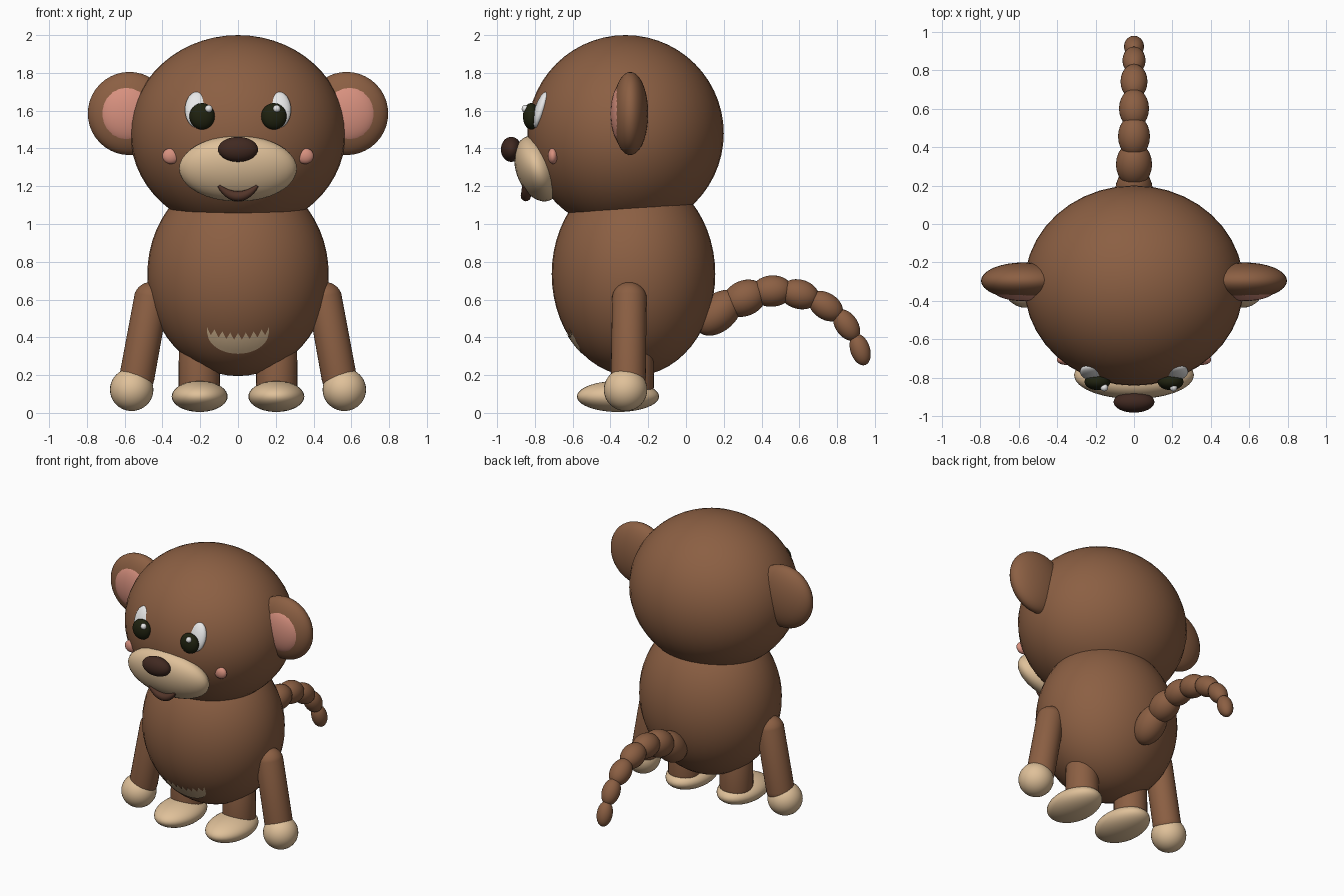
import bpy, bmesh, math
from mathutils import Vector

if "Cube" in bpy.data.objects:
    bpy.data.objects.remove(bpy.data.objects["Cube"])


def material(name, color):
    m = bpy.data.materials.new(name)
    m.diffuse_color = (*color, 1)
    m.use_nodes = True
    m.node_tree.nodes["Principled BSDF"].inputs["Base Color"].default_value = m.diffuse_color
    return m


BROWN = material("brown fur", (0.26, 0.115, 0.056))
TAN = material("tan skin", (0.74, 0.53, 0.32))
PINK = material("pink", (0.68, 0.28, 0.21))
WHITE = material("white", (0.85, 0.85, 0.85))
BLACK = material("eye black", (0.014, 0.016, 0.005))
DARK = material("dark brown", (0.052, 0.022, 0.015))
MOUTH = material("mouth brown", (0.085, 0.035, 0.022))


def ellipsoid(name, center, radii, mat, tilt=0.0, segs=32, rings=20):
    """Smooth ellipsoid, tilted about the x axis."""
    bpy.ops.mesh.primitive_uv_sphere_add(segments=segs, ring_count=rings, radius=1,
                                         location=center, rotation=(math.radians(tilt), 0, 0))
    o = bpy.context.object
    o.name, o.scale = name, radii
    o.data.materials.append(mat)
    bpy.ops.object.shade_smooth()
    return o


def tube(name, a, b, r, mat):
    """Cylinder with a rounded start, running from a to b."""
    a, b = Vector(a), Vector(b)
    length = (b - a).length
    bm = bmesh.new()
    bmesh.ops.create_uvsphere(bm, u_segments=28, v_segments=16, radius=r)
    for v in bm.verts:  # stretch the upper half of the sphere into a shaft
        if v.co.z > 1e-4:
            v.co.z += length
    me = bpy.data.meshes.new(name)
    bm.to_mesh(me)
    bm.free()
    o = bpy.data.objects.new(name, me)
    bpy.context.collection.objects.link(o)
    o.location = a
    o.rotation_mode = 'QUATERNION'
    o.rotation_quaternion = (b - a).to_track_quat('Z', 'Y')
    me.materials.append(mat)
    me.shade_smooth()
    return o


# Head and torso
BODY_C, BODY_R = Vector((0, -0.278, 0.735)), Vector((0.48, 0.433, 0.54))
ellipsoid("torso", BODY_C, BODY_R, BROWN, segs=40, rings=28)
ellipsoid("head", (0, -0.32, 1.48), (0.57, 0.52, 0.52), BROWN, segs=40, rings=28)

# Muzzle and nose
ellipsoid("muzzle", (0, -0.785, 1.293), (0.312, 0.115, 0.18), TAN, tilt=20)
ellipsoid("nose", (0, -0.925, 1.395), (0.106, 0.055, 0.066), DARK)

# Smiling mouth: tapered swept curve
cu = bpy.data.curves.new("mouth", 'CURVE')
cu.dimensions = '3D'
cu.bevel_depth = 0.027
cu.bevel_resolution = 4
cu.use_fill_caps = True
sp = cu.splines.new('POLY')
N = 17
sp.points.add(N - 1)
for i, p in enumerate(sp.points):
    t = 2 * i / (N - 1) - 1
    p.co = (0.102 * t, -0.848 - 0.012 * t * t, 1.147 + 0.055 * t * t, 1)
    p.radius = 1 - 0.7 * t * t
sp.use_smooth = True
mouth = bpy.data.objects.new("mouth", cu)
bpy.context.collection.objects.link(mouth)
cu.materials.append(MOUTH)

# Paired parts
for side, s in (("left", -1), ("right", 1)):
    ellipsoid(f"{side}_ear", (s * 0.575, -0.295, 1.585), (0.22, 0.095, 0.22), BROWN)
    ellipsoid(f"{side}_inner_ear", (s * 0.583, -0.335, 1.585), (0.155, 0.065, 0.16), PINK)
    ellipsoid(f"{side}_eye_white", (s * 0.215, -0.768, 1.605), (0.066, 0.033, 0.10), WHITE, tilt=-18)
    ellipsoid(f"{side}_eye", (s * 0.19, -0.82, 1.57), (0.067, 0.043, 0.07), BLACK)
    ellipsoid(f"{side}_eye_glint", (s * 0.18 + 0.025, -0.85, 1.61), (0.02, 0.02, 0.02), WHITE,
              segs=16, rings=10)
    ellipsoid(f"{side}_cheek", (s * 0.355, -0.705, 1.36), (0.046, 0.027, 0.042), PINK)
    tube(f"{side}_arm", (s * 0.535, -0.305, 0.19), (s * 0.46, -0.30, 0.60), 0.093, BROWN)
    ellipsoid(f"{side}_hand", (s * 0.563, -0.32, 0.123), (0.115, 0.115, 0.113), TAN)
    tube(f"{side}_leg", (s * 0.205, -0.28, 0.14), (s * 0.205, -0.28, 0.34), 0.11, BROWN)
    ellipsoid(f"{side}_foot", (s * 0.203, -0.36, 0.087), (0.148, 0.218, 0.082), TAN)

# Belly patch: thin ragged-topped plate hugging the torso
bm = bmesh.new()
COLS, ROWS = 32, 5
grid = []
for i in range(COLS + 1):
    t = 2 * i / COLS - 1
    low = 0.43 - 0.117 * math.sqrt(max(0, 1 - t * t))
    high = 0.405 + 0.033 * t * t + (0.018 if i % 4 == 0 else -0.018 if i % 4 == 2 else 0)
    high = max(high, low + 0.002)
    col = []
    for j in range(ROWS + 1):
        x, z = 0.165 * t, low + (high - low) * j / ROWS
        k = 1 - (x / BODY_R.x) ** 2 - ((z - BODY_C.z) / BODY_R.z) ** 2
        col.append(bm.verts.new((x, BODY_C.y - BODY_R.y * math.sqrt(k) - 0.004, z)))
    grid.append(col)
for i in range(COLS):
    for j in range(ROWS):
        bm.faces.new((grid[i][j], grid[i + 1][j], grid[i + 1][j + 1], grid[i][j + 1]))
me = bpy.data.meshes.new("belly_patch")
bm.to_mesh(me)
bm.free()
me.materials.append(TAN)
me.shade_smooth()
bpy.context.collection.objects.link(bpy.data.objects.new("belly_patch", me))

# Tail: chain of shrinking ellipsoids (y, z, half length, half width, slope in degrees)
TAIL = [(0.17, 0.53, 0.145, 0.098, 42), (0.31, 0.607, 0.12, 0.094, 24), (0.455, 0.645, 0.11, 0.083, 4),
        (0.60, 0.628, 0.105, 0.078, -14), (0.74, 0.565, 0.10, 0.07, -34),
        (0.85, 0.465, 0.092, 0.06, -56), (0.922, 0.335, 0.086, 0.052, -72)]
for n, (y, z, l, w, a) in enumerate(TAIL, 1):
    ellipsoid(f"tail_segment_{n}", (0, y, z), (w, l, w), BROWN, tilt=a, segs=24, rings=16)
